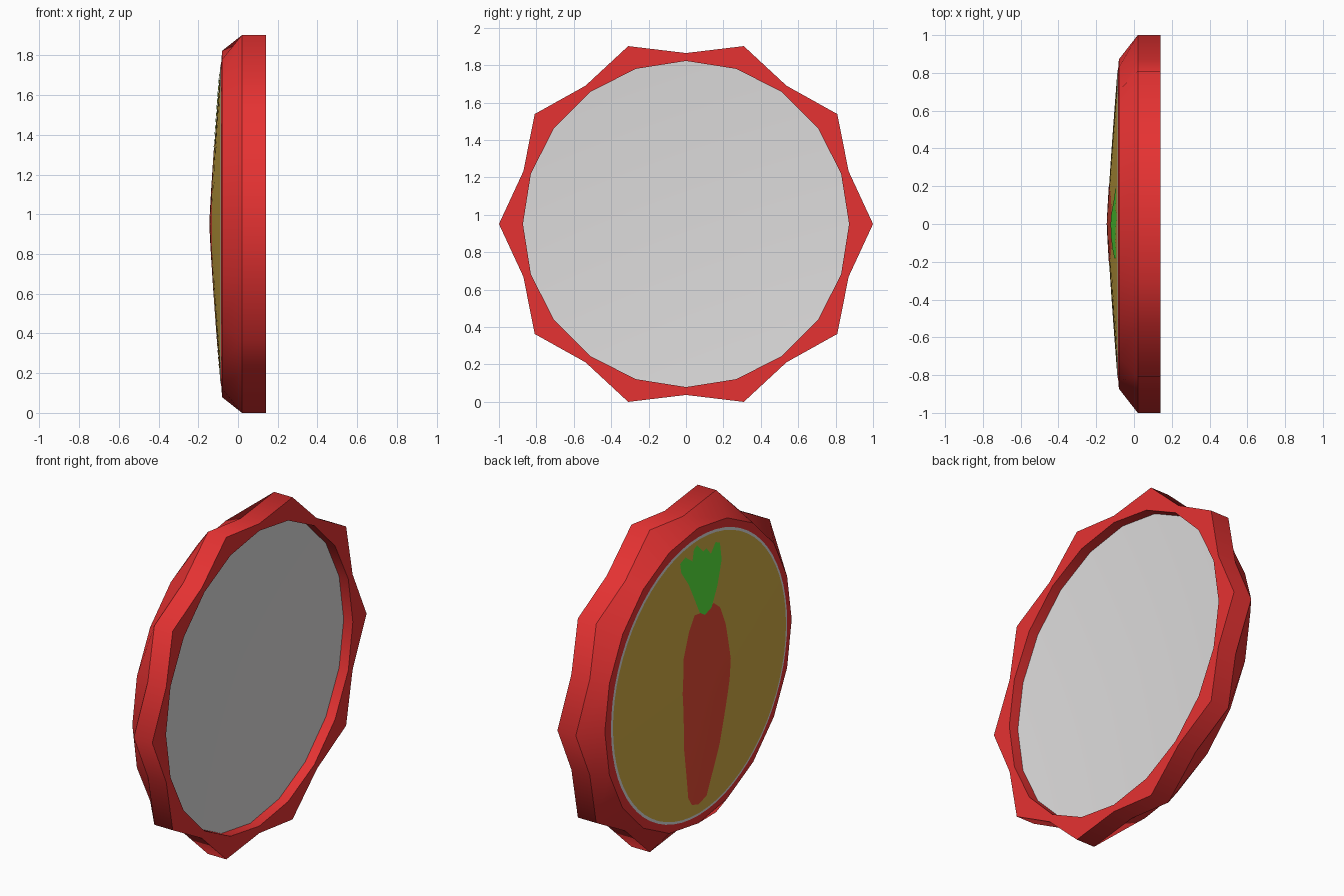
import bpy, bmesh, math
from mathutils import Vector

cube = bpy.data.objects.get("Cube")
if cube:
    bpy.data.objects.remove(cube)

CZ = 0.951           # height of the cap's axis
R, VALLEY = 0.872, 0.914


def material(name, rgb):
    m = bpy.data.materials.new(name)
    m.use_nodes = True
    m.diffuse_color = (*rgb, 1)
    m.node_tree.nodes["Principled BSDF"].inputs["Base Color"].default_value = (*rgb, 1)
    return m


red = material("cap red", (0.79, 0.032, 0.032))
grey = material("liner grey", (0.73, 0.72, 0.72))
yellow = material("face yellow", (0.65, 0.42, 0.06))
orange = material("root red orange", (0.80, 0.07, 0.036))
green = material("leaf green", (0.10, 0.80, 0.047))


def dome_x(r):
    return -0.14 + 0.06 * min(r / R, 1) ** 1.15


def finish(bm, name, mats):
    me = bpy.data.meshes.new(name)
    bm.to_mesh(me)
    bm.free()
    for m in mats:
        me.materials.append(m)
    ob = bpy.data.objects.new(name, me)
    bpy.context.collection.objects.link(ob)
    return ob


def build_cap():
    bm = bmesh.new()

    def ring(x, tip, valley):
        pts = []
        for i in range(20):
            a = math.pi * i / 10
            r = valley if i % 2 else tip
            pts.append(bm.verts.new((x, r * math.cos(a), CZ + r * math.sin(a))))
        return pts

    # inner liner edge, rim hole, crimped skirt, shoulder, domed face
    rings = [ring(0.08, R, R), ring(0.14, R, R), ring(0.14, 1, VALLEY),
             ring(0.02, 1, VALLEY), ring(-0.08, R, R)]
    for f in (0.75, 0.5, 0.25):
        rings.append(ring(dome_x(R * f), R * f, R * f))
    liner_mid = bm.verts.new((0.03, 0, CZ))
    apex = bm.verts.new((dome_x(0), 0, CZ))
    band = {}
    for k, (a, b) in enumerate(zip(rings, rings[1:])):
        for i in range(20):
            j = (i + 1) % 20
            band[bm.faces.new((a[i], a[j], b[j], b[i]))] = min(k, 4)
    for i in range(20):
        j = (i + 1) % 20
        f = bm.faces.new((rings[0][i], rings[0][j], liner_mid))
        f.material_index = 1
        band[f] = 5
        band[bm.faces.new((rings[-1][i], rings[-1][j], apex))] = 4
    bmesh.ops.recalc_face_normals(bm, faces=bm.faces[:])
    for f in bm.faces:
        f.smooth = True
    # crease between the bands and along the shoulder's points
    for e in bm.edges:
        a, b = (band[f] for f in e.link_faces)
        e.smooth = a == b and not (a == 3 and e.calc_face_angle() > 0.5)
    finish(bm, "bottle_cap", [red, grey])


def painted_plate(name, outline, mat, lift):
    """Flat outline, diced into a grid and laid over the dome."""
    bm = bmesh.new()
    bm.faces.new([bm.verts.new((0, y, z)) for y, z in outline])
    for axis in (Vector((0, 1, 0)), Vector((0, 0, 1))):
        for i in range(-10, 11):
            bmesh.ops.bisect_plane(bm, geom=bm.verts[:] + bm.edges[:] + bm.faces[:],
                                   dist=1e-5, plane_co=axis * i * 0.08, plane_no=axis)
    bmesh.ops.triangulate(bm, faces=bm.faces[:])
    for v in bm.verts:
        v.co = (dome_x(math.hypot(v.co.y, v.co.z)) - lift, v.co.y, v.co.z + CZ)
    bm.normal_update()
    bmesh.ops.reverse_faces(bm, faces=[f for f in bm.faces if f.normal.x > 0])
    for f in bm.faces:
        f.smooth = True
    finish(bm, name, [mat])


def circle(r, n=64):
    return [(r * math.cos(math.tau * i / n), r * math.sin(math.tau * i / n)) for i in range(n)]


build_cap()
painted_plate("face_border", circle(0.822), grey, 0.0015)
painted_plate("face_disc", circle(0.807), yellow, 0.003)

# root vegetable emblem
root = [(-0.09, 0.405), (0.0, 0.39), (0.09, 0.40), (0.15, 0.32), (0.205, 0.19), (0.22, -0.01),
        (0.19, -0.35), (0.12, -0.675), (0.08, -0.73), (0.015, -0.75), (-0.055, -0.725),
        (-0.15, -0.45), (-0.22, -0.09), (-0.23, 0.025), (-0.19, 0.245), (-0.145, 0.36)]
painted_plate("root_emblem", root, orange, 0.0045)

leaves = [(0.0, 0.37), (0.045, 0.40), (0.128, 0.595), (0.185, 0.68), (0.19, 0.735),
          (0.14, 0.755), (0.08, 0.71), (0.06, 0.77), (0.03, 0.785), (-0.02, 0.73),
          (-0.055, 0.735), (-0.09, 0.69), (-0.14, 0.74), (-0.18, 0.72), (-0.185, 0.62),
          (-0.13, 0.49), (-0.065, 0.39)]
painted_plate("leaf_emblem", leaves, green, 0.006)
